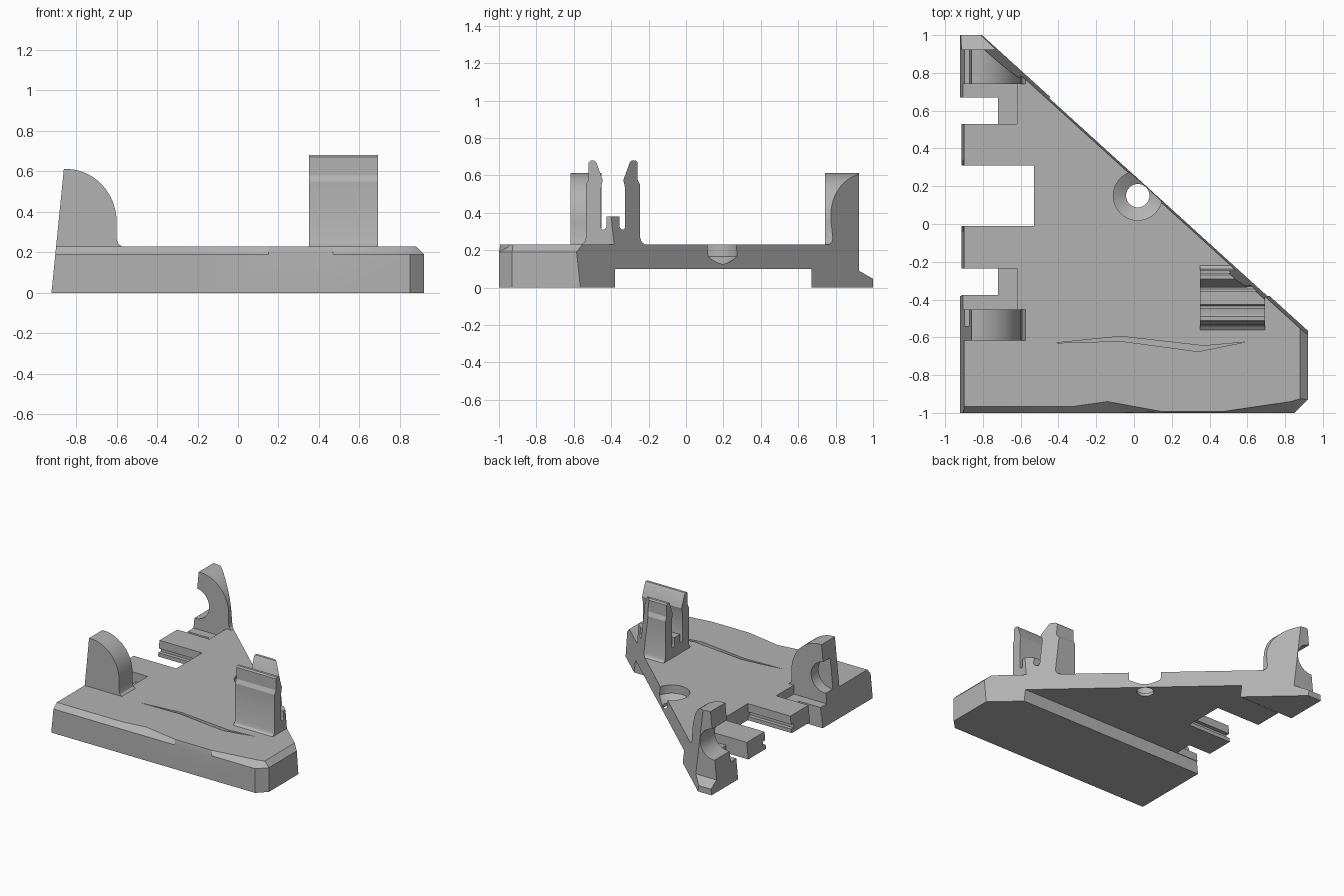
import bpy, bmesh, math

if "Cube" in bpy.data.objects:
    bpy.data.objects.remove(bpy.data.objects["Cube"])

grey = bpy.data.materials.new("mid_grey")
grey.diffuse_color = (0.45, 0.45, 0.45, 1)
grey.use_nodes = True
grey.node_tree.nodes["Principled BSDF"].inputs["Base Color"].default_value = grey.diffuse_color


def loft(name, rings):
    """Closed solid through rings with equal point counts."""
    bm = bmesh.new()
    vs = [[bm.verts.new(p) for p in r] for r in rings]
    n = len(vs[0])
    for a, b in zip(vs, vs[1:]):
        for i in range(n):
            j = (i + 1) % n
            bm.faces.new((a[i], a[j], b[j], b[i]))
    bm.faces.new(vs[0][::-1])
    bm.faces.new(vs[-1])
    bmesh.ops.recalc_face_normals(bm, faces=bm.faces)
    me = bpy.data.meshes.new(name)
    bm.to_mesh(me)
    bm.free()
    ob = bpy.data.objects.new(name, me)
    bpy.context.collection.objects.link(ob)
    me.materials.append(grey)
    return ob


def box(name, x0, x1, y0, y1, z0, z1):
    q = [(x0, y0), (x1, y0), (x1, y1), (x0, y1)]
    return loft(name, [[(x, y, z) for x, y in q] for z in (z0, z1)])


def along_y(name, prof, y0, y1):
    return loft(name, [[(x, y, z) for x, z in prof] for y in (y0, y1)])


def along_x(name, prof, x0, x1):
    return loft(name, [[(x, y, z) for y, z in prof] for x in (x0, x1)])


def disc(cx, cy, r, z, n=40):
    return [(cx + r * math.cos(i * math.tau / n),
             cy + r * math.sin(i * math.tau / n), z) for i in range(n)]


def cut(ob, cutters, keep=False):
    for c in cutters:
        m = ob.modifiers.new("cut", 'BOOLEAN')
        m.operation, m.solver, m.object = 'DIFFERENCE', 'EXACT', c
        bpy.context.view_layer.objects.active = ob
        bpy.ops.object.modifier_apply(modifier=m.name)
        if not keep:
            bpy.data.objects.remove(c)


# leaning cutters that trim the left side and the long diagonal side
def left_quad(z):
    x = -0.922 + 0.1 * z
    return [(-2, -2, z), (x, -2, z), (x, 2, z), (-2, 2, z)]


def diagonal_quad(z):
    k = 0.27 - 0.11 * z                      # y where the plane meets x = 0
    line = lambda x: k - 0.907 * x
    return [(-2, line(-2), z), (2, line(2), z),
            (4, line(2) + 2, z), (0, line(-2) + 2, z)]


trims = [loft("left_trim", [left_quad(-0.2), left_quad(1)]),
         loft("diagonal_trim", [diagonal_quad(-0.2), diagonal_quad(1)])]

# base plate with a wavy chamfer along the front and a straight one on the right
edge = [(-1, -0.965), (-0.32, -0.965), (-0.14, -0.94), (0.15, -0.993),
        (0.47, -0.993), (0.83, -0.94)]
low = [(x, -1) for x, y in edge[:-1]] + [(0.85, -1), (0.92, -0.93), (0.92, 1), (-1, 1)]
top = edge + [(0.88, -0.925), (0.88, 1), (-1, 1)]
base = loft("base_plate", [[(x, y, 0) for x, y in low],
                           [(x, y, 0.19) for x, y in low],
                           [(x, y, 0.23) for x, y in top]])
crack = [(-0.42, -0.63), (-0.07, -0.62), (0.34, -0.675), (0.59, -0.625),
         (0.37, -0.645), (-0.07, -0.595)]
cut(base, [
    box("underside", -2, 2, -0.38, 0.67, -0.1, 0.1),
    along_x("rear_lip", [(0.925, 0.09), (1.1, -0.01), (1.1, 0.5), (0.925, 0.5)], -2, 2),
    box("middle_slot", -2, -0.53, -0.01, 0.31, -0.1, 0.5),
    box("slot_groove", -2, -0.53, -0.04, 0.34, 0.13, 0.165),
    box("front_notch", -2, -0.72, -0.375, -0.235, -0.1, 0.5),
    box("back_notch", -2, -0.72, 0.53, 0.67, -0.1, 0.5),
    box("front_recess", -2, -0.62, -0.455, -0.235, 0.16, 0.5),
    box("back_recess", -2, -0.62, 0.53, 0.745, 0.16, 0.5),
    loft("screw_hole", [disc(0.02, 0.15, r, z) for r, z in
                        ((0.062, -0.1), (0.062, 0.125), (0.13, 0.165), (0.13, 0.4))]),
    loft("surface_crack", [[(x, y, z) for x, y in crack] for z in (0.21, 0.3)]),
])

# two upright quarter-round brackets with a bearing cut in the left edge
arc = [(-0.85 + 0.25 * math.sin(a), 0.35 + 0.262 * math.cos(a))
       for a in (i * math.pi / 32 for i in range(17))]
bracket = [(-0.95, 0.16), (-0.95, 0.612)] + arc + [
    (-0.6, 0.265), (-0.592, 0.243), (-0.575, 0.23), (-0.575, 0.16)]
hole = [(x, z) for x, z, _ in disc(-0.89, 0.36, 0.12, 0)]
front = along_y("front_bracket", bracket, -0.618, -0.452)
cut(front, [along_y("front_bearing", hole, -0.54, -0.3)])
back = along_y("back_bracket", bracket, 0.742, 0.925)
cut(back, [along_y("back_bearing", hole, 0.6, 1.1)])

# snap clip: mirrored half profile, two prongs and a centre post
half = [(0.035, 0.38), (0.035, 0.325), (0.045, 0.31), (0.06, 0.31), (0.065, 0.325),
        (0.065, 0.53), (0.055, 0.575), (0.09, 0.67), (0.1, 0.68), (0.12, 0.68),
        (0.13, 0.67), (0.13, 0.58), (0.145, 0.55), (0.145, 0.265),
        (0.153, 0.243), (0.17, 0.23), (0.17, 0.2)]
prof = [(-0.39 + y, z) for y, z in half] + [(-0.39 - y, z) for y, z in half[::-1]]
clip = along_x("snap_clip", prof, 0.35, 0.693)

for ob in (base, front, back, clip):
    cut(ob, trims, keep=True)
    bpy.ops.object.select_all(action='DESELECT')
    ob.select_set(True)
    bpy.context.view_layer.objects.active = ob
    bpy.ops.object.shade_smooth_by_angle(angle=math.radians(25))
for t in trims:
    bpy.data.objects.remove(t)
